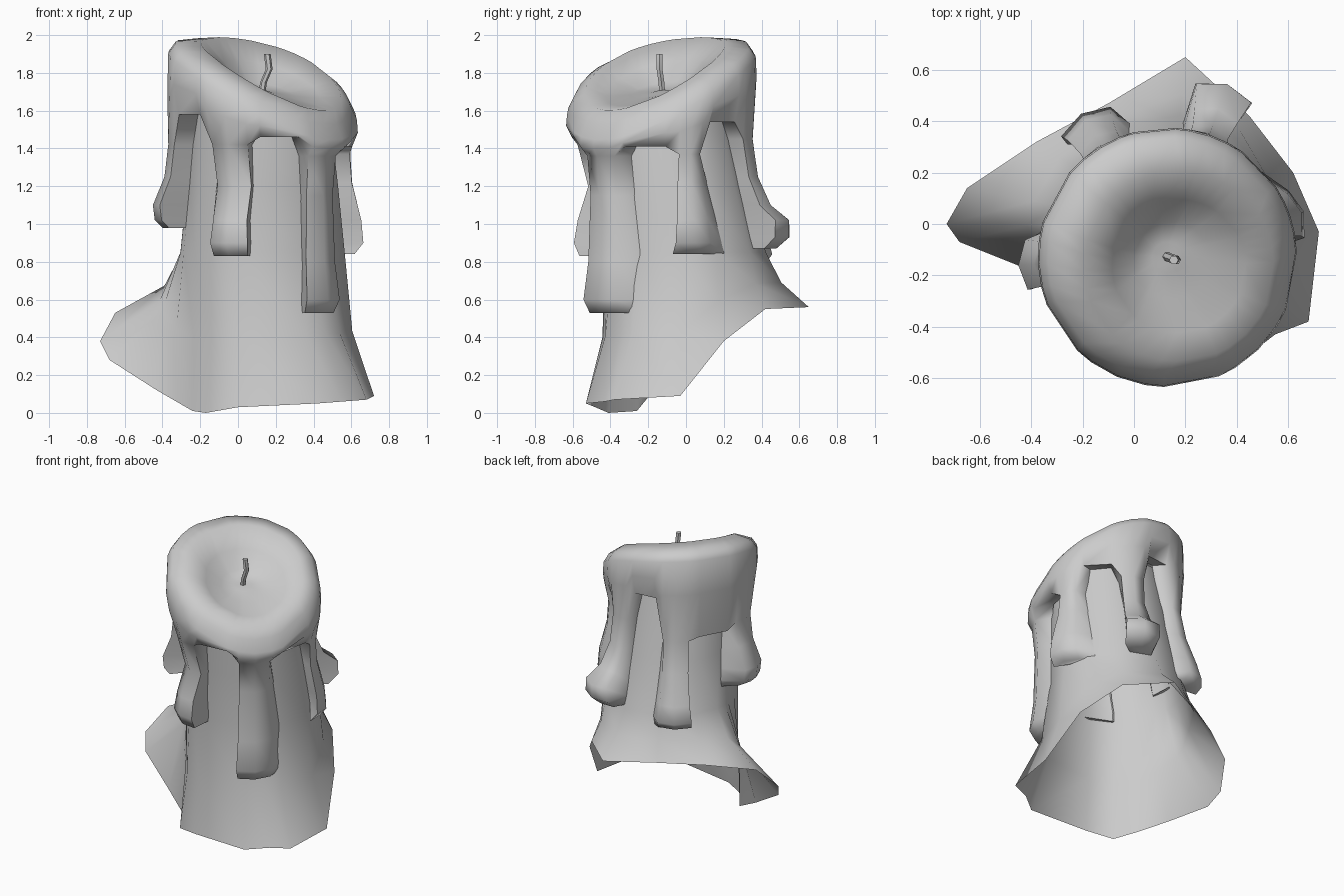
import bpy, bmesh
from math import sin, cos, pi, radians, atan2
from mathutils import Vector

if "Cube" in bpy.data.objects:
    bpy.data.objects.remove(bpy.data.objects["Cube"])

C = Vector((0.13, -0.13))          # axis of the candle top
DISH = Vector((0.175, -0.165))     # centre of the slumped dish


def tilt(p):
    """Height offset of the slumped top: high at back left, low at front right."""
    d = -0.75 * (p.x - C.x) + 0.66 * (p.y - C.y)
    return 0.49 * d - 0.30 * d * d


def polar(a, r, z, c=C):
    return Vector((c.x + r * cos(a), c.y + r * sin(a), z))


def body_at(a, z, scale=1.0):
    """Point on the inner column at angle a and height z."""
    t = min(max((1.55 - z) / 0.70, 0), 1)
    return polar(a, (0.365 + 0.07 * t) * scale, z, Vector((0.13, -0.12 + 0.11 * t)))


def bridge(bm, a, b, closed=True):
    n = len(a)
    for i in range(n if closed else n - 1):
        j = (i + 1) % n
        bm.faces.new((a[i], a[j], b[j], b[i]))


def finish(bm, name, angle=50):
    bmesh.ops.recalc_face_normals(bm, faces=bm.faces)
    me = bpy.data.meshes.new(name)
    bm.to_mesh(me)
    bm.free()
    ob = bpy.data.objects.new(name, me)
    bpy.context.collection.objects.link(ob)
    bpy.ops.object.select_all(action='DESELECT')
    bpy.context.view_layer.objects.active = ob
    ob.select_set(True)
    bpy.ops.object.shade_smooth_by_angle(angle=radians(angle))
    return ob


# inner column flaring into the open, uneven skirt
skirt = [(0, -.48, .03), (.42, -.53, .05), (.55, -.43, .06), (.68, -.38, .07),
         (.72, -.03, .09), (.62, .20, .38), (.45, .42, .55), (.20, .65, .56),
         (-.10, .47, .56), (-.38, .32, .56), (-.65, .14, .53), (-.73, 0, .38),
         (-.68, -.07, .28), (-.43, -.17, .12), (-.24, -.26, .01), (-.17, -.41, 0)]
bm = bmesh.new()
cols = []
for p in skirt:
    p = Vector(p)
    a = atan2(p.y + 0.01, p.x - 0.13)
    top = body_at(a, 1.6)
    top.z += 0.6 * tilt(top)
    neck = body_at(a, 0.85)
    mid = neck.lerp(p, 0.36 if p.y > 0.3 else 0.26)
    mid.z = neck.z + (p.z - neck.z) * 0.55
    cols.append([bm.verts.new(v) for v in (top, body_at(a, 1.2), neck, mid, p)])
rings = list(zip(*cols))
for a, b in zip(rings, rings[1:]):
    bridge(bm, a, b)
finish(bm, "column_and_skirt", 80)

# drips: angle, arch height of the gap that follows, stations (z, radius, half width)
drips = [
    (-113, 1.46, [(1.42, .46, .105), (1.20, .40, .10), (1.02, .46, .10), (.90, .48, .11), (.83, .45, .10)]),
    (-45.5, 1.41, [(1.36, .47, .105), (1.15, .45, .10), (.80, .46, .11), (.60, .485, .125), (.53, .45, .11)]),
    (18.5, 1.54, [(1.37, .48, .06), (1.22, .49, .07), (1.02, .54, .09), (.90, .55, .10), (.84, .50, .10)]),
    (71, 1.65, [(1.45, .50, .08), (1.25, .53, .075), (1.10, .60, .09), (1.02, .70, .115), (.93, .70, .12), (.87, .63, .10)]),
    (121, 1.38, [(1.36, .50, .085), (1.15, .54, .085), (.95, .61, .10), (.84, .64, .115), (.79, .60, .11)]),
    (183, 1.58, [(1.42, .49, .09), (1.25, .51, .09), (1.10, .57, .10), (1.02, .56, .10), (.98, .52, .09)]),
]
bm = bmesh.new()
columns = []                        # (angle, lower edge vertex)
tops = []
for deg, arch, st in drips:
    a0 = radians(deg)
    prev = None
    for z, r, w in st:
        d = w / r
        pts = [body_at(a0 - d * 1.1, z, .97), polar(a0 - d, r * .98, z), polar(a0, r * 1.02, z),
               polar(a0 + d, r * .98, z), body_at(a0 + d * 1.1, z, .97)]
        row = [bm.verts.new(p) for p in pts]
        if prev:
            bridge(bm, prev, row, closed=False)
        else:
            tops.append((row, a0, d))
        prev = row
    bm.faces.new(prev)

# arches between neighbouring drips, with an underside running in to the column
n = len(drips)
for i in range(n):
    row, a, d = tops[i]
    nxt, b, e = tops[(i + 1) % n]
    if b < a:
        b += 2 * pi
    columns += [(a - d, row[1]), (a, row[2]), (a + d, row[3])]
    lip_out, lip_in = [row[3]], [row[4]]
    for f in (0.2, 0.8):
        g = (a + d) + ((b - e) - (a + d)) * f
        v = bm.verts.new(polar(g, 0.475, drips[i][1]))
        columns.append((g, v))
        lip_out.append(v)
        lip_in.append(bm.verts.new(body_at(g, drips[i][1] + 0.03, .98)))
    lip_out.append(nxt[1])
    lip_in.append(nxt[0])
    bridge(bm, lip_out, lip_in, closed=False)

# tilted rim and dished top: centre, radius, height, share of tilt
prev = [v for _, v in columns]
band = []
for a, v in columns:
    p = polar(a, 0.505, 0)
    top = 1.75 + tilt(p)
    p.z = v.co.z + 0.6 * (top - v.co.z)
    band.append(bm.verts.new(p))
bridge(bm, prev, band)
prev = band
for c, r, z, k in ((C, .50, 1.765, 1), (C, .465, 1.82, 1), (DISH, .37, 1.865, 1),
                   (DISH, .26, 1.79, .9), (DISH.lerp(C, .6), .15, 1.72, .6), (C, .06, 1.70, .4)):
    ring = []
    for a, _ in columns:
        p = polar(a, r, z, c)
        p.z += k * tilt(p)
        ring.append(bm.verts.new(p))
    bridge(bm, prev, ring)
    prev = ring
tip = bm.verts.new((0.14, -0.13, 1.71))
for i in range(len(prev)):
    bm.faces.new((prev[i], prev[(i + 1) % len(prev)], tip))
finish(bm, "dripping_wax", 80)

# bent wick
bm = bmesh.new()
prev = None
for x, y, z in ((.125, -.125, 1.68), (.135, -.13, 1.75), (.165, -.14, 1.82), (.155, -.14, 1.90)):
    c = Vector((x, y))
    ring = [bm.verts.new(polar(k * pi / 3, .018, z, c)) for k in range(6)]
    if prev:
        bridge(bm, prev, ring)
    prev = ring
bm.faces.new(prev)
finish(bm, "wick", 40)
